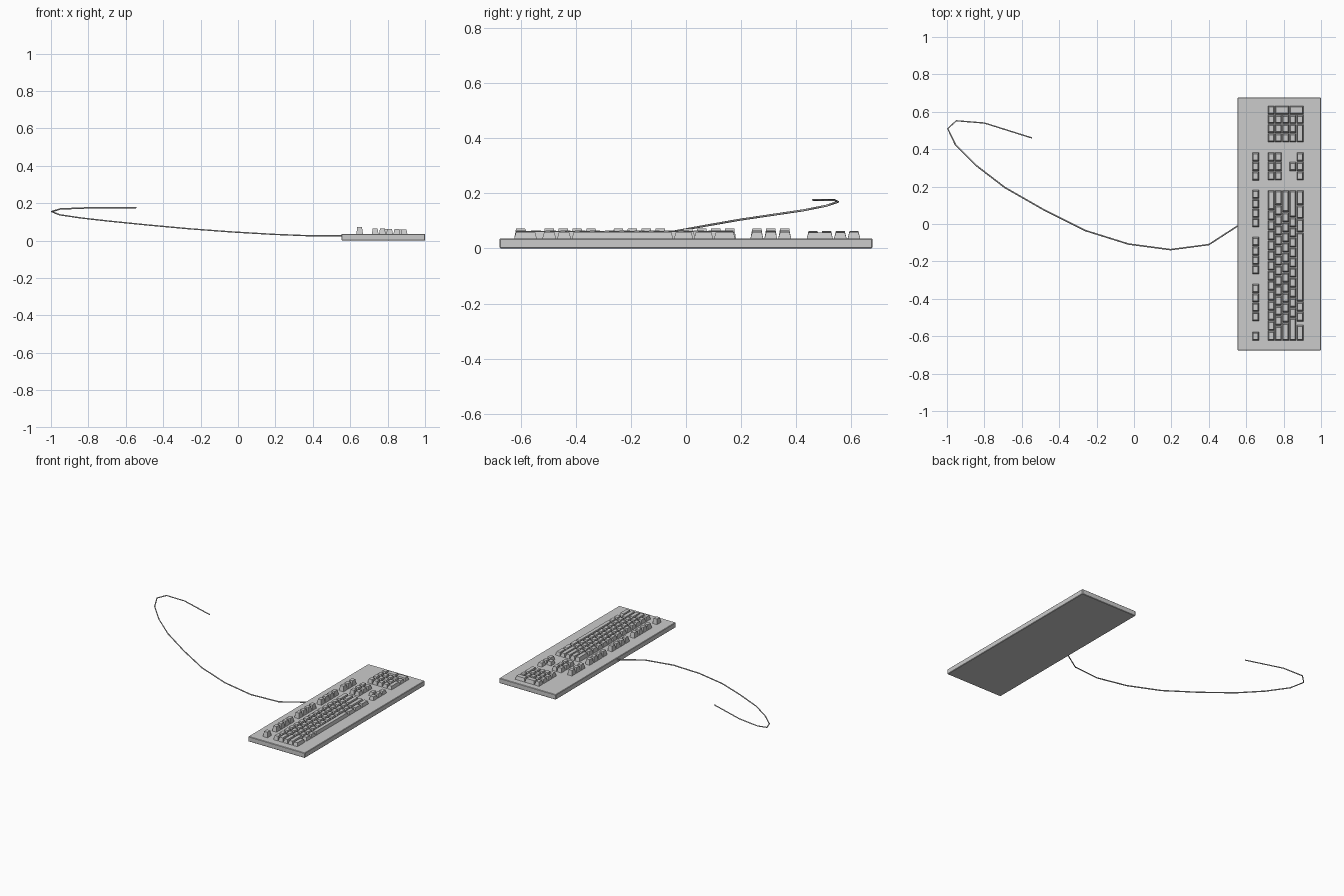
import bpy, bmesh

if "Cube" in bpy.data.objects:
    bpy.data.objects.remove(bpy.data.objects["Cube"])

U = 0.0537          # key pitch along y
ROW = 0.0386        # row pitch along x
TOP = 0.036         # top of the case
Y0 = -0.625         # left edge of the main block
X0 = 0.714          # back edge of the main block


def finish(bm, name):
    bmesh.ops.recalc_face_normals(bm, faces=bm.faces)
    me = bpy.data.meshes.new(name)
    bm.to_mesh(me)
    bm.free()
    ob = bpy.data.objects.new(name, me)
    bpy.context.collection.objects.link(ob)
    return ob


def key(bm, x, y, w, d=1.0, z=0.062):
    """Tapered keycap: x, y = low corner, w = width in units along y, d = rows deep."""
    g = 0.0015
    xa, xb, ya, yb = x + g, x + d * ROW - g, y + g, y + w * U - g
    tx, ty = 0.005, 0.007
    lo = [bm.verts.new(p) for p in ((xa, ya, TOP - .002), (xb, ya, TOP - .002),
                                    (xb, yb, TOP - .002), (xa, yb, TOP - .002))]
    hi = [bm.verts.new(p) for p in ((xa + tx, ya + ty, z), (xb - tx, ya + ty, z),
                                    (xb - tx, yb - ty, z), (xa + tx, yb - ty, z))]
    bm.faces.new(hi)
    bm.faces.new(lo[::-1])
    for i in range(4):
        j = (i + 1) % 4
        bm.faces.new((lo[i], lo[j], hi[j], hi[i]))


# Case
bm = bmesh.new()
bmesh.ops.create_cube(bm, size=1)
for v in bm.verts:
    v.co = (0.777 + v.co.x * 0.446, v.co.y * 1.352, TOP / 2 + v.co.z * TOP)
case = finish(bm, "case")
b = case.modifiers.new("edge", 'BEVEL')
b.width, b.segments = 0.003, 1

# Main typing block: key widths per row, negative = gap
rows = [[1] * 13 + [2],
        [1.5] + [1] * 12 + [1.5],
        [1.8] + [1] * 11 + [2.2],
        [2.3] + [1] * 10 + [2.7],
        [1.6, -.3, 1, 1, 6.9, 1.35, 1.35, 1.5]]
bm = bmesh.new()
for r, widths in enumerate(rows):
    y = Y0
    for w in widths:
        if w > 0:
            key(bm, X0 + r * ROW, y, w, z=0.065 - 0.0012 * r)
        y += abs(w) * U
finish(bm, "typing_keys")

# Function row
bm = bmesh.new()
for start, count in ((-0.625, 1), (-0.521, 4), (-0.27, 4), (-0.018, 4), (0.232, 3)):
    n = 0.93 if count == 4 else 1
    for i in range(count):
        key(bm, 0.631, start + i * 0.0505 if count > 1 else start, 0.93, z=0.072)
finish(bm, "function_keys")

# Navigation and arrow keys
bm = bmesh.new()
for i in range(3):
    for r in (0, 1, 4):
        key(bm, X0 + r * ROW, 0.232 + i * 0.0505, 0.94, z=0.065 - 0.0012 * r)
key(bm, X0 + 3 * ROW, 0.2825, 0.94, z=0.061)
finish(bm, "navigation_keys")

# Number pad: (row, column, width, depth)
pad = [(0, c, 1, 1) for c in range(4)]
pad += [(r, c, 1, 1) for r in (1, 2, 3) for c in range(3)]
pad += [(4, 0, 2, 1), (4, 2, 1, 1), (1, 3, 1, 2), (3, 3, 1, 2)]
bm = bmesh.new()
for r, c, w, d in pad:
    key(bm, X0 + r * ROW, 0.436 + c * 0.0495, 0.92 * w, d, z=0.063 - 0.0012 * r)
finish(bm, "number_pad_keys")

# Cable
path = [(.57, 0, .025), (.40, -.11, .025), (.195, -.137, .033), (-.03, -.107, .046),
        (-.26, -.035, .063), (-.48, .075, .083), (-.69, .195, .104), (-.84, .31, .121),
        (-.955, .425, .138), (-.996, .51, .155), (-.95, .552, .169), (-.80, .54, .175),
        (-.545, .46, .176)]
cu = bpy.data.curves.new("cable", 'CURVE')
cu.dimensions = '3D'
cu.bevel_depth = 0.004
cu.bevel_resolution = 1
cu.use_fill_caps = True
sp = cu.splines.new('POLY')
sp.points.add(len(path) - 1)
for p, co in zip(sp.points, path):
    p.co = (*co, 1)
cable = bpy.data.objects.new("cable", cu)
bpy.context.collection.objects.link(cable)
